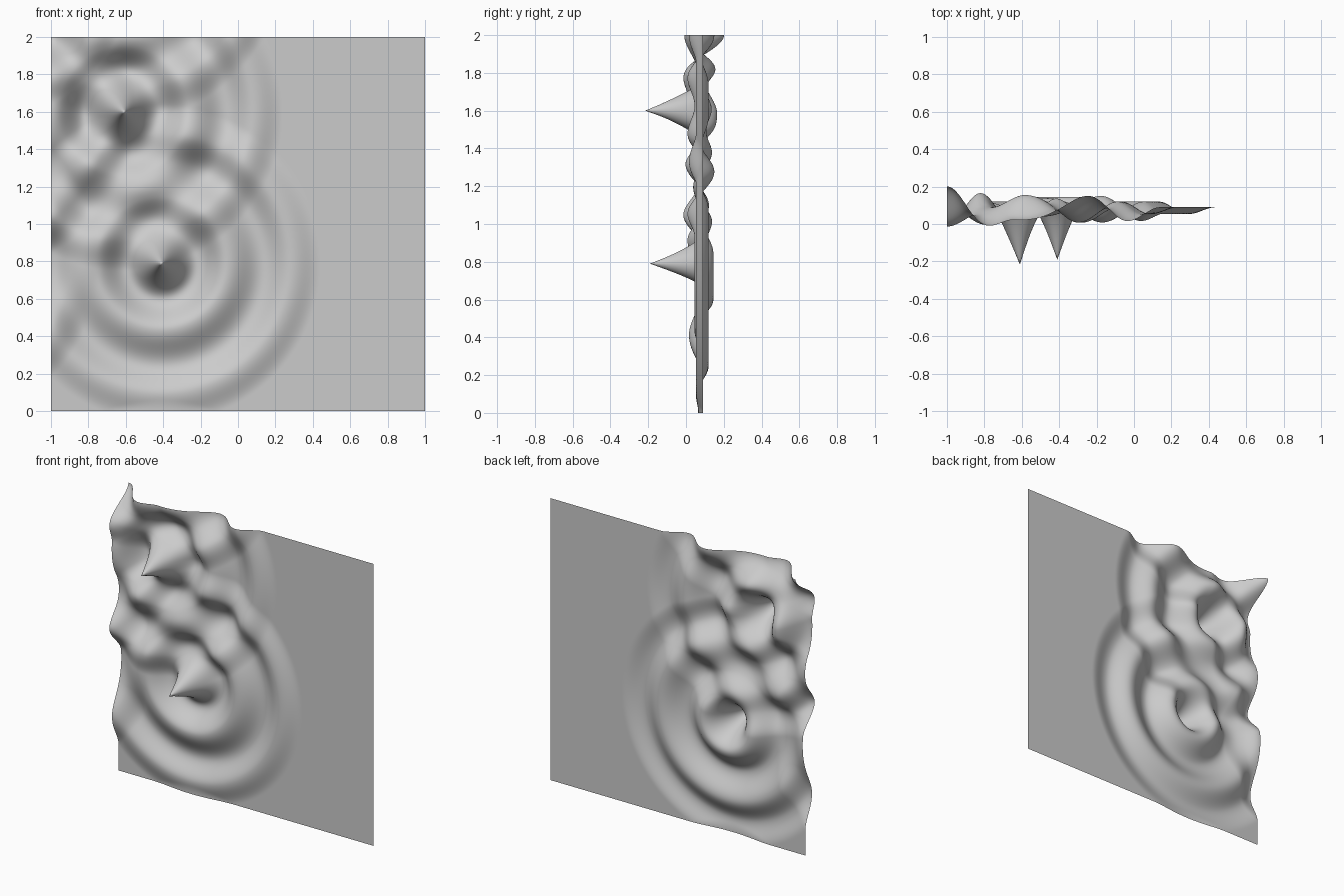
import bpy, bmesh, math

if "Cube" in bpy.data.objects:
    bpy.data.objects.remove(bpy.data.objects["Cube"])

REST = 0.09            # y of the undisturbed sheet
SEGMENTS = 200
# drop positions (x, z)
DROPS = [(-0.41, 0.79), (-0.61, 1.60)]
# crests and troughs of one ripple: radius, offset in y
EXTREMA = [(0.19, 0.055), (0.355, -0.045), (0.54, 0.03), (0.70, -0.037), (0.85, 0.0)]


def ripple(r):
    """Radial profile: pointed centre, then fading rings."""
    r0, h0 = EXTREMA[0]
    if r < r0:
        return -0.28 + (h0 + 0.28) * math.sin(math.pi / 2 * r / r0)
    for (ra, ha), (rb, hb) in zip(EXTREMA, EXTREMA[1:]):
        if r < rb:
            t = (1 - math.cos(math.pi * (r - ra) / (rb - ra))) / 2
            return ha + (hb - ha) * t
    return 0.0


# the sheet borders reflect the waves: mirror each drop across them
sources = [(mx, mz) for x, z in DROPS
           for mx in (x, -2 - x)
           for mz in (z, 4 - z, -z)]

# rippled sheet
bm = bmesh.new()
bmesh.ops.create_grid(bm, x_segments=SEGMENTS, y_segments=SEGMENTS, size=1.0)
for v in bm.verts:
    x, z = v.co.x, v.co.y + 1
    y = REST + sum(ripple(math.hypot(x - sx, z - sz)) for sx, sz in sources)
    v.co = (x, y, z)
for f in bm.faces:
    f.smooth = True
mesh = bpy.data.meshes.new("rippled_sheet")
bm.to_mesh(mesh)
bm.free()
sheet = bpy.data.objects.new("rippled_sheet", mesh)
bpy.context.collection.objects.link(sheet)
